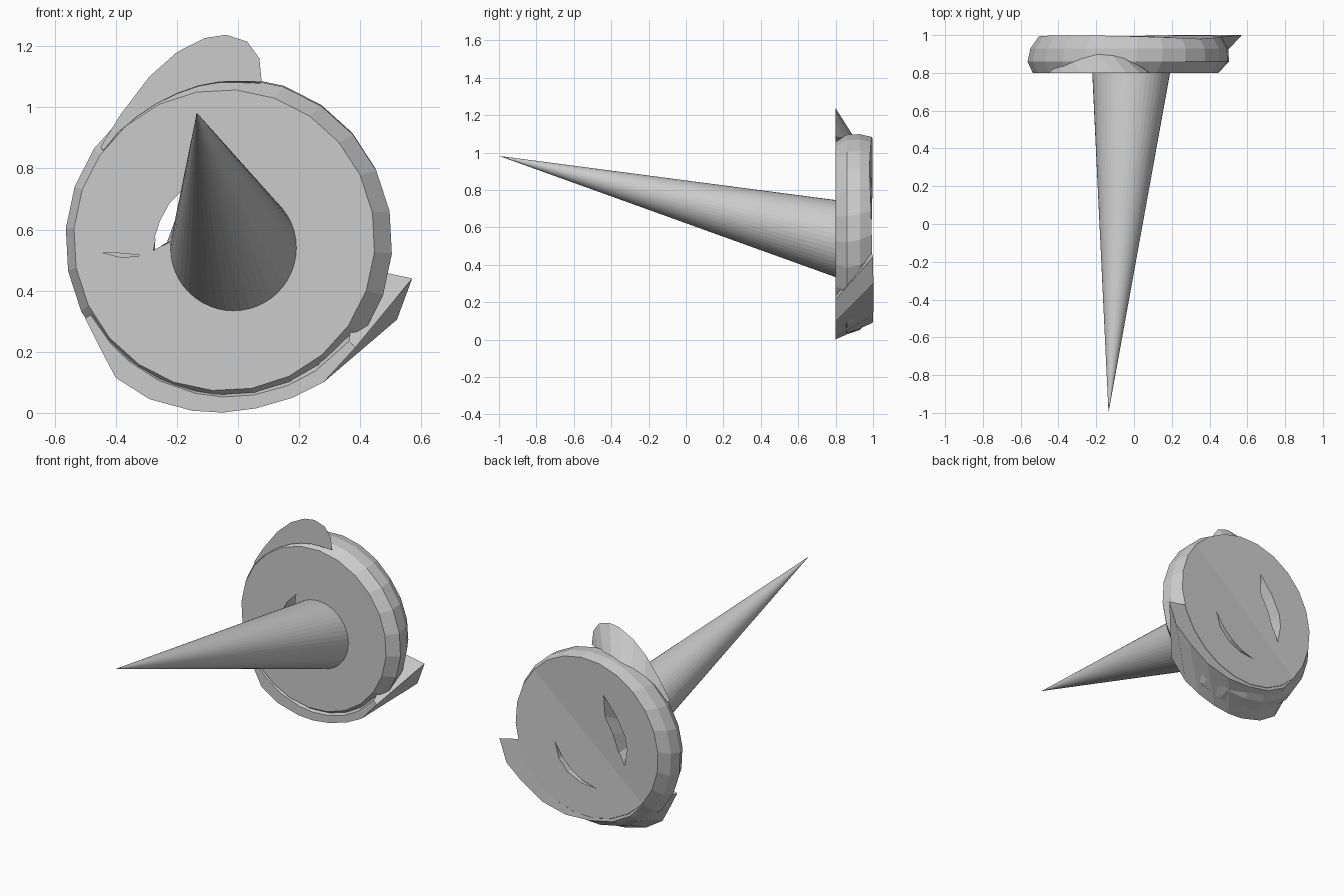
import bpy, bmesh, math

if "Cube" in bpy.data.objects:
    bpy.data.objects.remove(bpy.data.objects["Cube"])

CREASE = math.radians(40.5)      # direction of the valley across the back
BX, BZ = -0.02, 0.60             # centre of the back face


def back_y(x, z):
    d = abs((x - BX) * math.sin(CREASE) - (z - BZ) * math.cos(CREASE))
    return 0.98 + 0.038 * d


def make(name, loops, caps=True, closed=True, split=False):
    """Skin a list of equal-length loops; optionally cap the ends."""
    bm = bmesh.new()
    rows = [[bm.verts.new(p) for p in lp] for lp in loops]
    n = len(rows[0])
    for a, b in zip(rows, rows[1:]):
        for i in range(n if closed else n - 1):
            j = (i + 1) % n
            bm.faces.new((a[i], a[j], b[j], b[i]))
    if caps:
        bm.faces.new(rows[0])
        if split:                # two planes meeting at the crease
            h = n // 2
            bm.faces.new(rows[-1][:h + 1])
            bm.faces.new(rows[-1][h:] + rows[-1][:1])
        else:
            bm.faces.new(rows[-1])
    bmesh.ops.recalc_face_normals(bm, faces=bm.faces)
    me = bpy.data.meshes.new(name)
    bm.to_mesh(me)
    bm.free()
    ob = bpy.data.objects.new(name, me)
    bpy.context.collection.objects.link(ob)
    return ob


def ring(cx, cz, r, y, n=24):
    pts = []
    for i in range(n):
        a = CREASE + 2 * math.pi * i / n
        x, z = cx + r * math.cos(a), cz + r * math.sin(a)
        pts.append((x, back_y(x, z) if y is None else y, z))
    return pts


# Round head with chamfered rim and creased back
head = make("head", [ring(-0.045, 0.565, 0.493, 0.80),
                     ring(-0.03, 0.562, 0.535, 0.86),
                     ring(-0.025, 0.575, 0.525, 0.93),
                     ring(BX, BZ, 0.485, None)], split=True)


def slot(name, back, front, y0, y1):
    ob = make(name, [[(x, y0, z) for x, z in front], [(x, y1, z) for x, z in back]])
    ob.hide_render = True
    return ob


# Curved openings cut in the head
sliver = [(0.20, 0.514), (0.172, 0.42), (0.112, 0.353), (0.02, 0.31), (-0.08, 0.30),
          (0.01, 0.325), (0.085, 0.37), (0.15, 0.435)]
dent = [(-0.445, 0.525), (-0.38, 0.508), (-0.315, 0.515), (-0.38, 0.522)]
cutters = [
    slot("through_slot_cutter",
         [(-0.127, 0.911), (-0.216, 0.80), (-0.28, 0.68), (-0.293, 0.60), (-0.27, 0.474),
          (-0.235, 0.557), (-0.19, 0.68), (-0.134, 0.777)],
         [(-0.17, 0.73), (-0.225, 0.675), (-0.255, 0.62), (-0.27, 0.575), (-0.278, 0.532),
          (-0.22, 0.56), (-0.20, 0.60), (-0.18, 0.66)], 0.78, 1.02),
    slot("back_slit_cutter", sliver, sliver, 0.87, 1.02),
    slot("front_slit_cutter", dent, dent, 0.78, 0.85),
]
bpy.context.view_layer.objects.active = head
for c in cutters:
    m = head.modifiers.new(c.name, "BOOLEAN")
    m.operation, m.solver, m.object = "DIFFERENCE", "EXACT", c
    bpy.ops.object.modifier_apply(modifier=m.name)
    bpy.data.objects.remove(c)

# Long pointed spike, apex toward the front
N = 48
base = [(-0.015 + 0.206 * math.cos(2 * math.pi * i / N), 0.80,
         0.54 + 0.206 * math.sin(2 * math.pi * i / N)) for i in range(N)]
tip = (-0.135, -1.0, 0.982)
bm = bmesh.new()
vs = [bm.verts.new(p) for p in base]
apex = bm.verts.new(tip)
for i in range(N):
    bm.faces.new((vs[i], vs[(i + 1) % N], apex))
bmesh.ops.recalc_face_normals(bm, faces=bm.faces)
me = bpy.data.meshes.new("spike")
bm.to_mesh(me)
bm.free()
bpy.context.collection.objects.link(bpy.data.objects.new("spike", me))


def toward(p, r, cx=-0.03, cz=0.567):
    """Point at radius r from the head centre, in the direction of p."""
    a = math.atan2(p[1] - cz, p[0] - cx)
    return cx + r * math.cos(a), cz + r * math.sin(a)


# Skewed lower rim, running back and right to a sharp corner
front = [(-0.50, 0.31), (-0.445, 0.20), (-0.40, 0.115), (-0.29, 0.045), (-0.15, 0.007),
         (-0.05, 0.001), (0.06, 0.015), (0.18, 0.05), (0.28, 0.10), (0.385, 0.215)]
back = [(-0.41, 0.32), (-0.37, 0.26), (-0.31, 0.19), (-0.19, 0.125), (-0.04, 0.095),
        (0.12, 0.09), (0.28, 0.13), (0.42, 0.22), (0.52, 0.305), (0.57, 0.44)]
sections = []
for f, b in zip(front, back):
    g, h = toward(f, 0.515), toward(b, 0.44)
    sections.append([(f[0], 0.80, f[1]), (b[0], back_y(*b), b[1]),
                     (h[0], back_y(*h) - 0.003, h[1]), (g[0], 0.80, g[1])])
make("lower_rim", sections)

# Rounded flap on top: flat in front, sloping back onto the head
outer = [(-0.45, 0.87), (-0.385, 0.975), (-0.29, 1.10), (-0.20, 1.18), (-0.11, 1.226),
         (-0.04, 1.237), (0.03, 1.215), (0.07, 1.16), (0.077, 1.087)]
inner = [(-0.44, 0.86), (-0.39, 0.92), (-0.33, 0.97), (-0.27, 1.01), (-0.20, 1.045),
         (-0.13, 1.07), (-0.06, 1.083), (0.0, 1.085), (0.073, 1.083)]
sections = []
for i, (o, q) in enumerate(zip(outer, inner)):
    depth = 0.012 + 0.105 * math.sin(math.pi * i / 8)
    sections.append([(o[0], 0.80, o[1]), (q[0], 0.80 + depth, q[1] - 0.005),
                     (q[0], 0.80, q[1])])
make("top_flap", sections)
